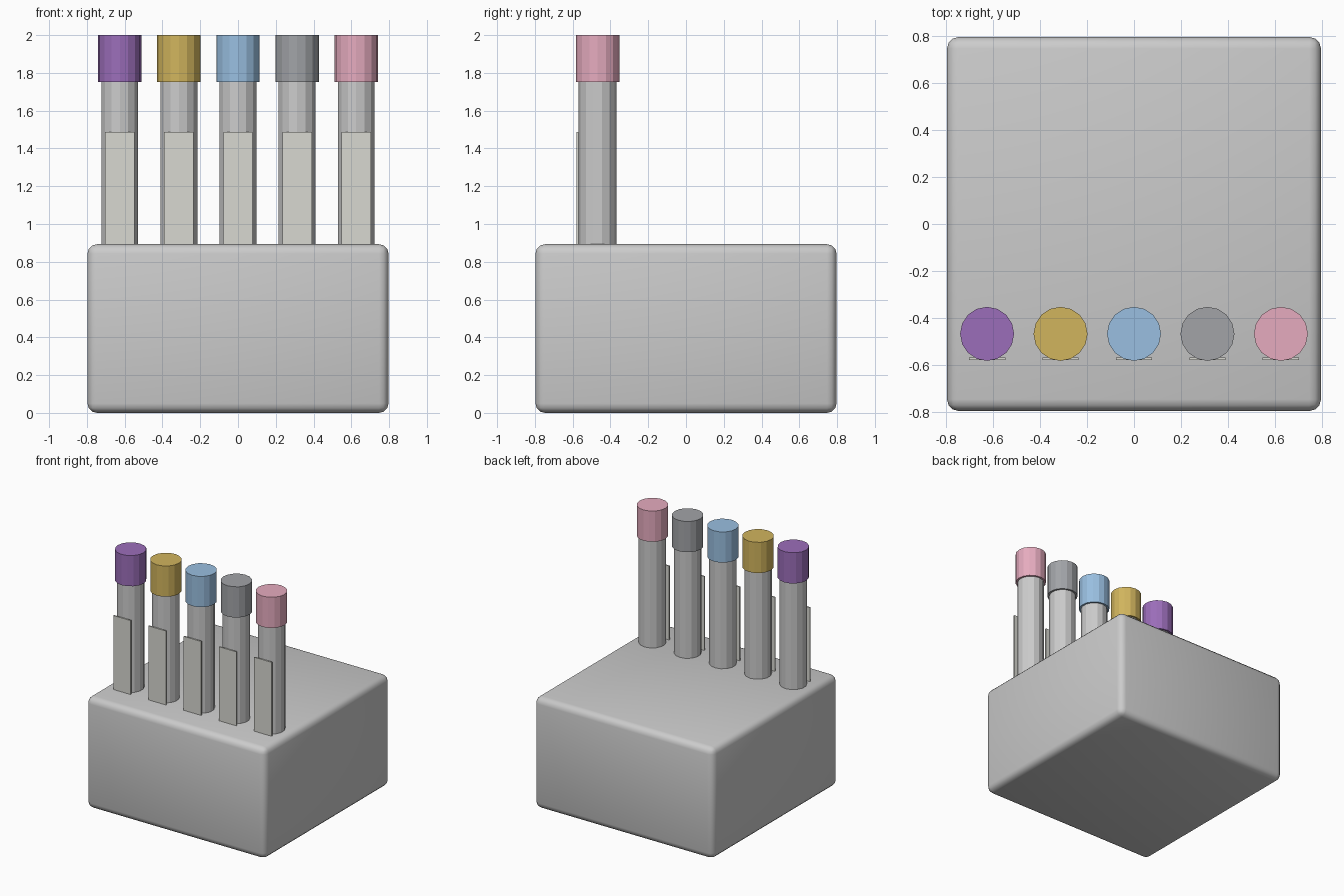
import bpy

if "Cube" in bpy.data.objects:
    bpy.data.objects.remove(bpy.data.objects["Cube"])

ROW_Y = -0.468
SPACING = 0.313


def material(name, rgb):
    m = bpy.data.materials.new(name)
    m.diffuse_color = (*rgb, 1)
    m.use_nodes = True
    m.node_tree.nodes["Principled BSDF"].inputs["Base Color"].default_value = m.diffuse_color
    return m


def cylinder(name, x, radius, z0, z1, sides):
    bpy.ops.mesh.primitive_cylinder_add(vertices=sides, radius=radius, depth=z1 - z0,
                                        location=(x, ROW_Y, (z0 + z1) / 2))
    obj = bpy.context.object
    obj.name = name
    return obj


def box(name, x, y, z0, sx, sy, sz):
    bpy.ops.mesh.primitive_cube_add(size=1, location=(x, y, z0 + sz / 2))
    obj = bpy.context.object
    obj.name = name
    obj.scale = (sx, sy, sz)
    bpy.ops.object.transform_apply(location=False, rotation=False, scale=True)
    return obj


# Rack block with softened edges
block = box("rack_block", 0, 0, 0, 1.594, 1.594, 0.893)
bevel = block.modifiers.new("soft_edges", "BEVEL")
bevel.width = 0.05
bevel.segments = 3
bpy.context.view_layer.objects.active = block
bpy.ops.object.modifier_apply(modifier=bevel.name)
bpy.ops.object.shade_smooth_by_angle(angle=0.7)

# Row of capped tubes with flat labels on the front
paper = material("label_paper", (0.69, 0.69, 0.64))
cap_colours = {
    "purple": (0.33, 0.155, 0.49),
    "gold": (0.64, 0.46, 0.11),
    "blue": (0.32, 0.52, 0.75),
    "grey": (0.36, 0.37, 0.39),
    "pink": (0.79, 0.41, 0.52),
}
for i, (colour, rgb) in enumerate(cap_colours.items()):
    x = (i - 2) * SPACING
    cylinder(f"{colour}_tube", x, 0.10, 0.80, 1.80, 14)
    cap = cylinder(f"{colour}_cap", x, 0.115, 1.753, 2.0, 16)
    cap.data.materials.append(material(f"{colour}_plastic", rgb))
    label = box(f"{colour}_label", x, ROW_Y - 0.106, 0.85, 0.155, 0.01, 0.637)
    label.data.materials.append(paper)
